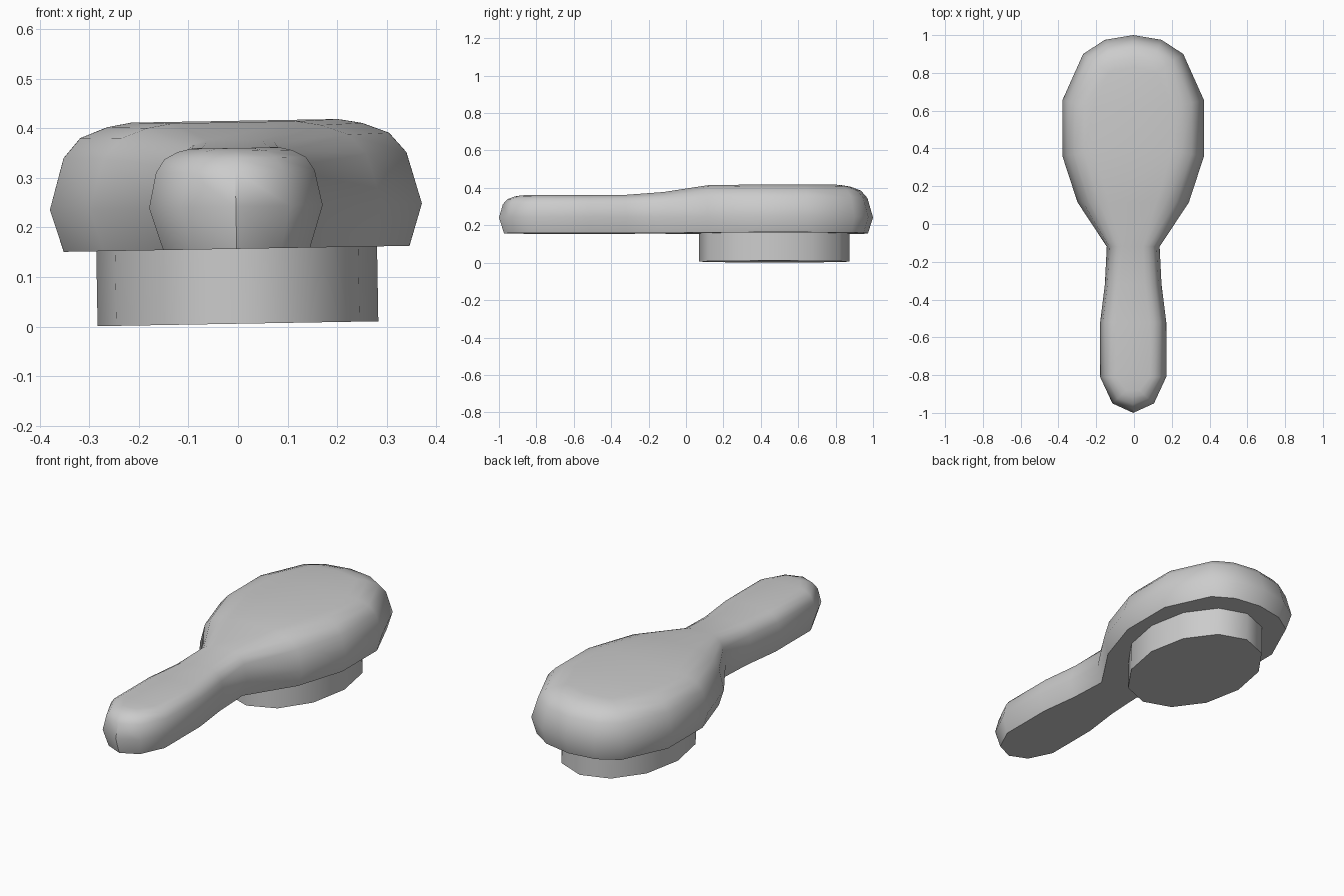
import bpy, bmesh, math
from mathutils import Vector, Matrix

if "Cube" in bpy.data.objects:
    bpy.data.objects.remove(bpy.data.objects["Cube"])

TILT = Matrix.Rotation(math.radians(-1.0), 4, 'Y')   # the whole brush leans slightly


def finish(name, bm, angle):
    bm.transform(TILT)
    bmesh.ops.recalc_face_normals(bm, faces=bm.faces)
    mesh = bpy.data.meshes.new(name)
    bm.to_mesh(mesh)
    bm.free()
    ob = bpy.data.objects.new(name, mesh)
    bpy.context.collection.objects.link(ob)
    bpy.ops.object.select_all(action='DESELECT')
    ob.select_set(True)
    bpy.context.view_layer.objects.active = ob
    bpy.ops.object.shade_smooth_by_angle(angle=math.radians(angle))
    return ob


# Body: right half outline (x, y, top height, rounding width)
half = [(0, 1.0, .415, 1), (.15, .975, .415, 1), (.265, .90, .415, 1),
        (.375, .655, .415, 1), (.375, .36, .415, 1), (.295, .115, .412, 1),
        (.14, -.12, .377, .5), (.15, -.32, .362, .5), (.175, -.52, .36, .5),
        (.175, -.81, .36, .5), (.11, -.95, .36, .6), (0, -1.0, .36, .7)]
outline = half + [(-x, y, t, w) for x, y, t, w in half[-2:0:-1]]
n = len(outline)


def inward(i):
    a, b = outline[i - 1], outline[(i + 1) % n]
    d = Vector((b[1] - a[1], a[0] - b[0])).normalized()
    y = outline[i][1]
    if -.85 < y < .2:                      # neck and handle move sideways only
        d = Vector((-1 if outline[i][0] > 0 else 1, 0))
    return d


# Rings up the side: (inset, fraction of height above the widest line)
MID, BOTTOM = .242, .157
rings = [(.027, None), (0, 0), (.03, .6), (.065, .83), (.12, .95), (.17, 1)]
bm = bmesh.new()
loops = []
for inset, frac in rings:
    loop = []
    for i, (x, y, top, w) in enumerate(outline):
        if frac is None:
            z, k = BOTTOM, inset
        else:
            z, k = MID + (top - MID) * frac, inset * w
        d = inward(i)
        loop.append(bm.verts.new((x + d.x * k, y + d.y * k, z)))
    loops.append(loop)
for lo, hi in zip(loops, loops[1:]):
    for i in range(n):
        j = (i + 1) % n
        bm.faces.new((lo[i], lo[j], hi[j], hi[i]))
# Caps: strips joining each outline point to its mirror
for loop in (loops[0], loops[-1]):
    for i in range(n // 2):
        quad = [loop[i], loop[i + 1], loop[-(i + 1)], loop[-i]]
        bm.faces.new(list(dict.fromkeys(quad)))
finish("brush_body", bm, 45)

# Bristle pad: twelve-sided oval block under the head
bm = bmesh.new()
bmesh.ops.create_cone(bm, cap_ends=True, segments=12, radius1=1, radius2=1, depth=1)
bm.transform(Matrix.Translation((0, .472, .096)) @ Matrix.Diagonal((.283, .403, .18, 1)))
finish("bristle_pad", bm, 45)
